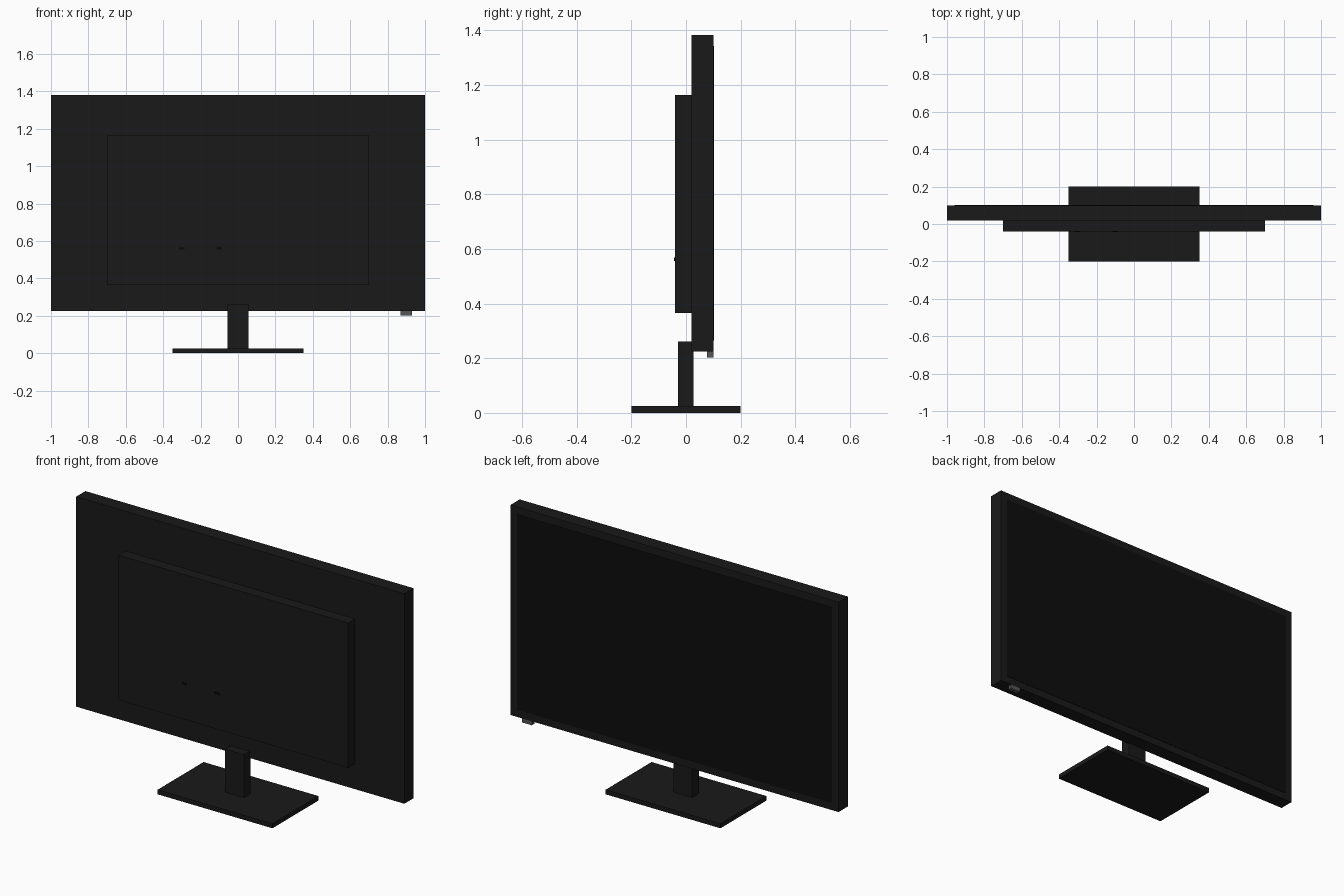
import bpy

if "Cube" in bpy.data.objects:
    bpy.data.objects.remove(bpy.data.objects["Cube"])


def material(name, value):
    m = bpy.data.materials.new(name)
    m.diffuse_color = (value, value, value * 1.08, 1)
    m.use_nodes = True
    m.node_tree.nodes["Principled BSDF"].inputs["Base Color"].default_value = m.diffuse_color
    return m


CASE = material("case_black", 0.01)
SCREEN = material("screen_black", 0.004)
PORT = material("port_black", 0.003)
BUTTON = material("button_grey", 0.09)


def box(name, x, y, z, mat):
    """Box from (min, max) ranges on each axis."""
    bpy.ops.mesh.primitive_cube_add(size=1, location=[sum(r) / 2 for r in (x, y, z)])
    o = bpy.context.object
    o.name = name
    o.scale = [r[1] - r[0] for r in (x, y, z)]
    bpy.ops.object.transform_apply(location=False, rotation=False, scale=True)
    o.data.materials.append(mat)
    return o


# Stand
box("stand_base", (-0.35, 0.35), (-0.2, 0.2), (0, 0.025), CASE)
box("stand_neck", (-0.057, 0.057), (-0.03, 0.027), (0.02, 0.262), CASE)

# Display panel with the screen on its +y side
box("panel", (-1, 1), (0.02, 0.1), (0.225, 1.382), CASE)
box("screen", (-0.96, 0.96), (0.09, 0.102), (0.265, 1.342), SCREEN)

# Raised housing and its two ports on the -y side
box("rear_housing", (-0.7, 0.7), (-0.04, 0.03), (0.365, 1.163), CASE)
for i, x in enumerate((-0.3, -0.1)):
    box(f"port_{i + 1}", (x - 0.015, x + 0.015), (-0.044, -0.03), (0.556, 0.568), PORT)

# Power button under the lower edge
box("power_button", (0.87, 0.93), (0.077, 0.1), (0.203, 0.235), BUTTON)
